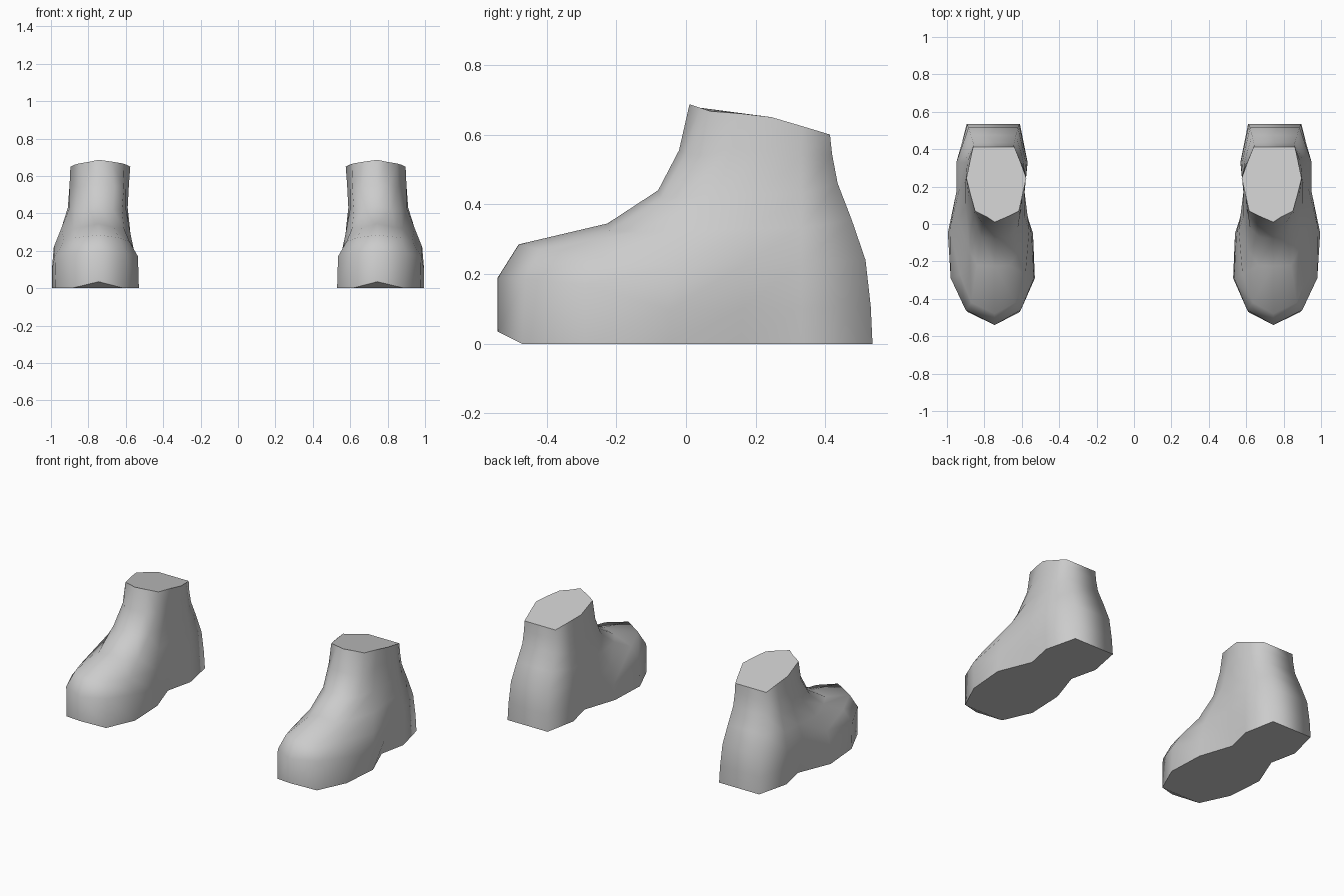
import bpy, bmesh
from mathutils import Vector

cube = bpy.data.objects.get("Cube")
if cube:
    bpy.data.objects.remove(cube, do_unlink=True)

RINGS = 7  # rings from the sole up to the collar

grey = bpy.data.materials.new("light_grey")
grey.use_nodes = True
colour = (0.6, 0.6, 0.6, 1)
grey.diffuse_color = colour
grey.node_tree.nodes["Principled BSDF"].inputs["Base Color"].default_value = colour


def column(keys):
    """Spread the keys of one upright strip over all rings with a smooth curve."""
    pts = [Vector(k) for k in keys]
    out = []
    for r in range(RINGS):
        t = r * (len(pts) - 1) / (RINGS - 1)
        i = min(int(t), len(pts) - 2)
        t -= i
        b, c = pts[i], pts[i + 1]
        a, d = pts[max(i - 1, 0)], pts[min(i + 2, len(pts) - 1)]
        out.append(0.5 * (2 * b + (c - a) * t + (2 * a - 5 * b + 4 * c - d) * t ** 2
                          + (3 * b - a - 3 * c + d) * t ** 3))
    return out


# Upright profiles from toe to heel: y, z, inner x, outer x
ridge = [(-.54, .035), (-.54, .19), (-.48, .285), (-.225, .345),
         (-.08, .44), (-.02, .555), (.01, .687)]
toe = column([(-.47, 0, .61, .89), (-.46, .185, .605, .90), (-.42, .27, .635, .87),
              (-.22, .325, .665, .84), (-.07, .42, .67, .82), (0, .545, .66, .81),
              (.04, .677, .675, .79)])
ball = column([(-.29, 0, .53, .975), (-.29, .17, .535, .98), (-.27, .25, .58, .93),
               (-.14, .32, .61, .88), (-.02, .42, .62, .87), (.05, .54, .61, .855),
               (.07, .667, .615, .85)])
arch = column([(-.05, 0, .54, .995), (-.03, .22, .56, .985), (.09, .43, .60, .90),
               (.16, .66, .595, .875)])
waist = column([(.16, 0, .61, .91), (.17, .23, .585, .95), (.21, .43, .59, .91),
                (.245, .65, .576, .896)])
heel_side = column([(.33, 0, .57, .945), (.33, .23, .57, .95), (.33, .43, .59, .91),
                    (.33, .625, .607, .878)])
heel_back = column([(.535, 0, .61, .895), (.515, .24, .62, .885), (.435, .46, .64, .86),
                    (.413, .60, .64, .86)])
sides = [toe, ball, arch, waist, heel_side, heel_back]


def build_foot(name, side):
    bm = bmesh.new()
    rings = []
    for r in range(RINGS):
        y, z = ridge[r]
        loop = [(.745, y, z)]
        loop += [(c[r][3], c[r][0], c[r][1]) for c in sides]
        loop += [(c[r][2], c[r][0], c[r][1]) for c in reversed(sides)]
        rings.append([bm.verts.new((side * x, y, z)) for x, y, z in loop])

    # Skin between the rings
    n = len(rings[0])
    for low, high in zip(rings, rings[1:]):
        for i in range(n):
            j = (i + 1) % n
            bm.faces.new((low[i], low[j], high[j], high[i]))

    # Flat sole, lifted toe tip and closed collar, all with crisp rims
    sole = rings[0]
    caps = [bm.faces.new(sole[1:]),
            bm.faces.new((sole[0], sole[1], sole[-1])),
            bm.faces.new(rings[-1])]
    bmesh.ops.recalc_face_normals(bm, faces=bm.faces)
    for f in bm.faces:
        f.smooth = True
    for f in caps:
        for e in f.edges:
            e.smooth = False

    mesh = bpy.data.meshes.new(name)
    bm.to_mesh(mesh)
    bm.free()
    mesh.materials.append(grey)
    obj = bpy.data.objects.new(name, mesh)
    bpy.context.collection.objects.link(obj)


build_foot("left_foot", 1)
build_foot("right_foot", -1)
